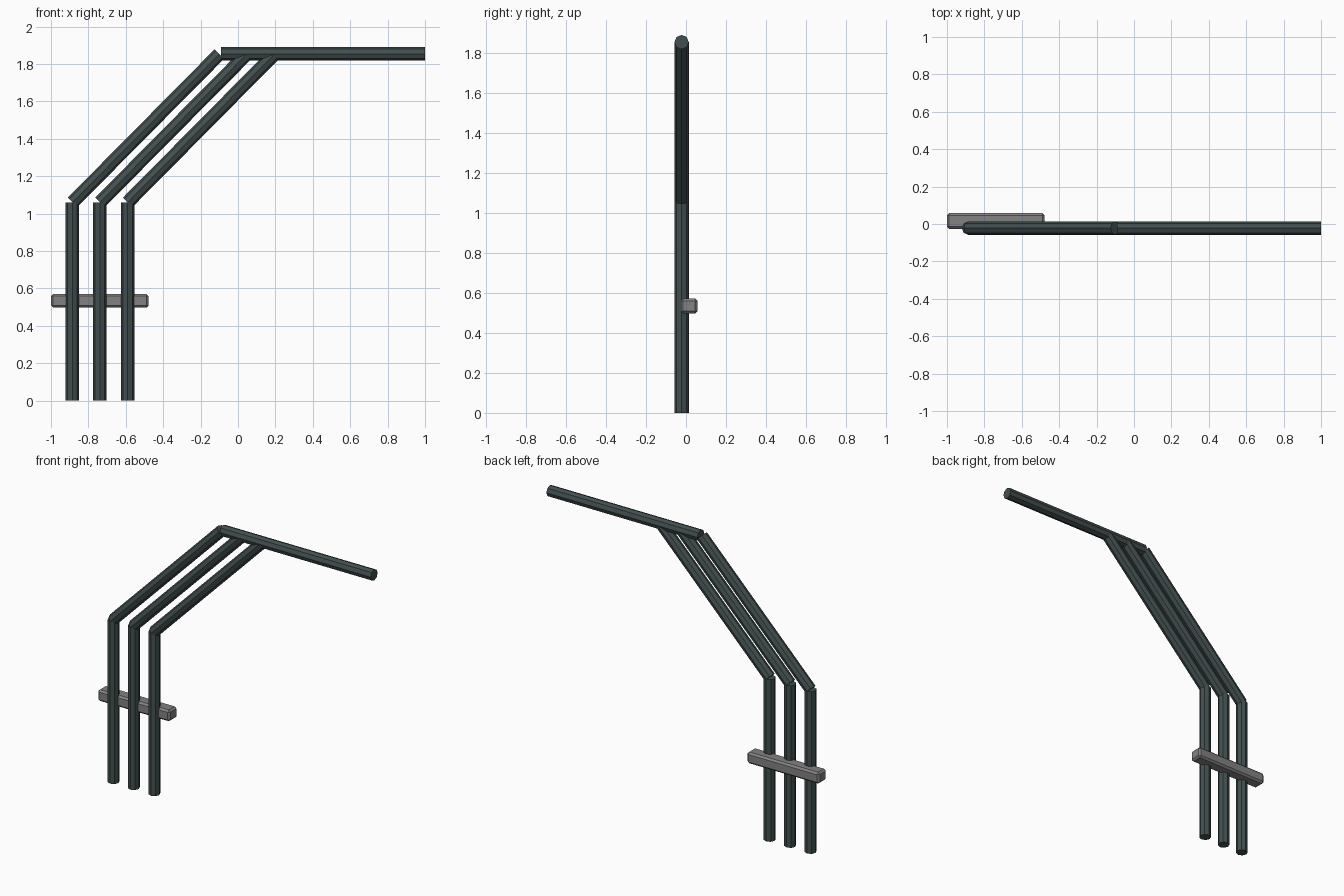
import bpy, bmesh, math
from mathutils import Vector

if "Cube" in bpy.data.objects:
    bpy.data.objects.remove(bpy.data.objects["Cube"])

def material(name, col):
    m = bpy.data.materials.new(name)
    m.diffuse_color = (*col, 1)
    m.use_nodes = True
    m.node_tree.nodes["Principled BSDF"].inputs["Base Color"].default_value = m.diffuse_color
    return m

steel = material("dark slate steel", (0.055, 0.078, 0.078))
grey = material("bracket grey", (0.22, 0.225, 0.22))

Y = -0.022   # plane of the pipes
R = 0.036

def pipe(name, a, b, sides=8):
    a, b = Vector((a[0], Y, a[1])), Vector((b[0], Y, b[1]))
    d = b - a
    bpy.ops.mesh.primitive_cylinder_add(vertices=sides, radius=R, depth=d.length, location=(a + b) / 2)
    o = bpy.context.object
    o.name = name
    # every pipe lies in the xz plane, so it only tilts about y
    o.rotation_euler = (0, math.atan2(d.x, d.z), 0)
    o.data.materials.append(steel)

# three uprights, each followed by a slanted pipe up to the top bar
for i, x in enumerate((-0.885, -0.738, -0.59)):
    pipe(f"upright_pipe_{i + 1}", (x, 0), (x, 1.06))
    pipe(f"slanted_pipe_{i + 1}", (x, 1.06), (x + 0.785, 1.853))

# horizontal top bar
pipe("top_bar", (-0.092, 1.854), (1.0, 1.854))

# bevelled cross bracket behind the uprights
bpy.ops.mesh.primitive_cube_add(size=1, location=(-0.739, 0.016, 0.534))
bracket = bpy.context.object
bracket.name = "cross_bracket"
bracket.data.materials.append(grey)
bm = bmesh.new()
bm.from_mesh(bracket.data)
bmesh.ops.scale(bm, vec=(0.522, 0.084, 0.074), verts=bm.verts)
bmesh.ops.bevel(bm, geom=bm.edges[:], offset=0.012, segments=1, affect='EDGES')
bm.to_mesh(bracket.data)
bm.free()
